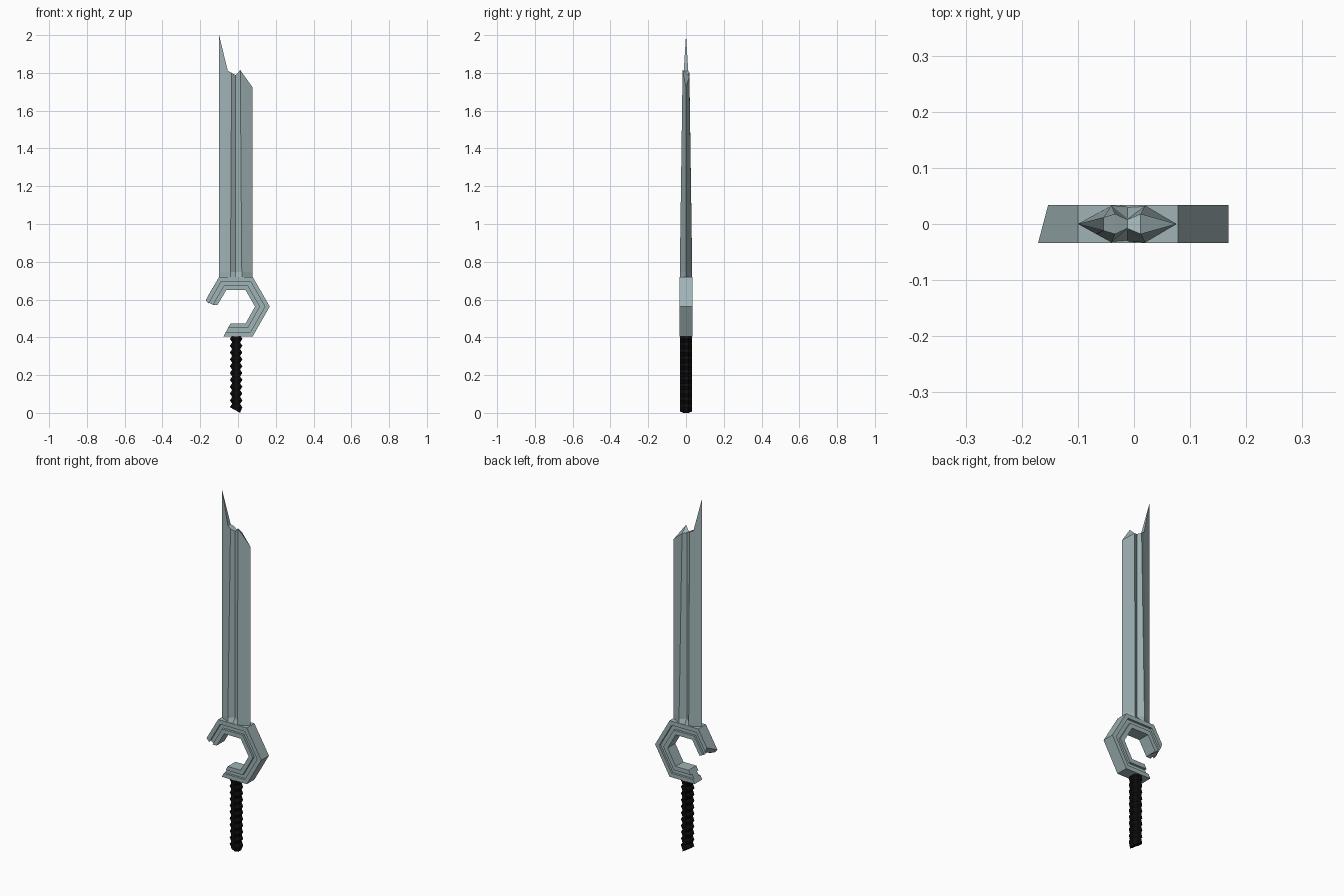
import bpy, bmesh, math
from mathutils import Vector

if "Cube" in bpy.data.objects:
    bpy.data.objects.remove(bpy.data.objects["Cube"])


def material(name, rgb):
    m = bpy.data.materials.new(name)
    m.diffuse_color = (*rgb, 1)
    m.use_nodes = True
    m.node_tree.nodes["Principled BSDF"].inputs["Base Color"].default_value = m.diffuse_color
    return m


steel = material("grey_steel", (0.35, 0.45, 0.46))
black = material("black_wrap", (0.004, 0.004, 0.004))


def skin(name, rings, mat, strip_caps=False):
    """Join equal-sized closed rings of points into one solid."""
    bm = bmesh.new()
    vs = [[bm.verts.new(p) for p in r] for r in rings]
    n = len(rings[0])
    for a, b in zip(vs, vs[1:]):
        for i in range(n):
            j = (i + 1) % n
            bm.faces.new((a[i], a[j], b[j], b[i]))
    for r in (vs[0], vs[-1]):
        if strip_caps:      # bridge front point to matching back point
            for i in range(n // 2):
                f = [r[i], r[i + 1], r[(-i - 1) % n], r[-i % n]]
                bm.faces.new(list(dict.fromkeys(f)))
        else:
            bm.faces.new(r)
    bmesh.ops.recalc_face_normals(bm, faces=bm.faces)
    me = bpy.data.meshes.new(name)
    bm.to_mesh(me)
    bm.free()
    me.materials.append(mat)
    ob = bpy.data.objects.new(name, me)
    bpy.context.collection.objects.link(ob)
    return ob


# Blade: two ridges, central groove, broken jagged top
def blade_ring(front, back=None):
    back = back or front
    return ([(x, -y, z) for x, y, z in front] +
            [(x, y, z) for x, y, z in back[-2:0:-1]])


def level(z, groove):
    return [(-.10, 0, z), (-.067, .0182, z), (-.04, .033, z),
            (-.012, groove, z), (.02, .033, z), (.076, 0, z)]


top = [(-.10, 0, 2.0), (-.054, .012, 1.81), (-.034, .018, 1.80),
       (-.012, .008, 1.788), (.012, .018, 1.815), (.076, 0, 1.725)]
top_back = [(x, y, z - (.035 if i == 4 else 0)) for i, (x, y, z) in enumerate(top)]
skin("blade", [blade_ring(level(.718, .031)), blade_ring(level(.745, .010)),
               blade_ring(top, top_back)], steel, True)

# Guard: open hexagonal ring with a recessed channel on both faces
H, D = .034, .022
stations = [((-.077, .405), (-.04, .473)), ((.078, .405), (.04, .473)),
            ((.168, .563), (.09, .563)), ((.078, .72), (.04, .65)),
            ((-.10, .72), (-.062, .65)), ((-.171, .597), (-.108, .572))]
half = [(0, H), (.33, H), (.33, D), (.66, D), (.66, H), (1, H)]
profile = [(t, -y) for t, y in half] + [(t, y) for t, y in half[::-1]]
rings = []
for k, (o, i) in enumerate(stations):
    o, i = Vector(o), Vector(i)
    ring = []
    for t, y in profile:
        p = o.lerp(i, t)
        if k == 5:          # slanted broken end
            p += Vector((.009, .016)) * (y / H + 1) * (1 - t)
            if .2 < t < .8:
                p -= Vector((.005, .010))
        ring.append((p.x, y, p.y))
    rings.append(ring)
skin("guard", rings, steel)

# Grip: ribbed handle with a slanted broken foot
ribs, sides = 11, 8
rings = []
for k in range(2 * ribs + 1):
    rx = .033 if k % 2 else .021
    ring = []
    for s in range(sides):
        a = math.tau * (s + .5) / sides
        c = 1 / math.cos(math.pi / sides)
        x, y = rx * c * math.cos(a), .031 * c * math.sin(a)
        z = .012 + .398 * k / (2 * ribs)
        if k == 0:
            z -= .012 * x / .021
        ring.append((x - .010, y, z))
    rings.append(ring)
skin("grip", rings, black)
